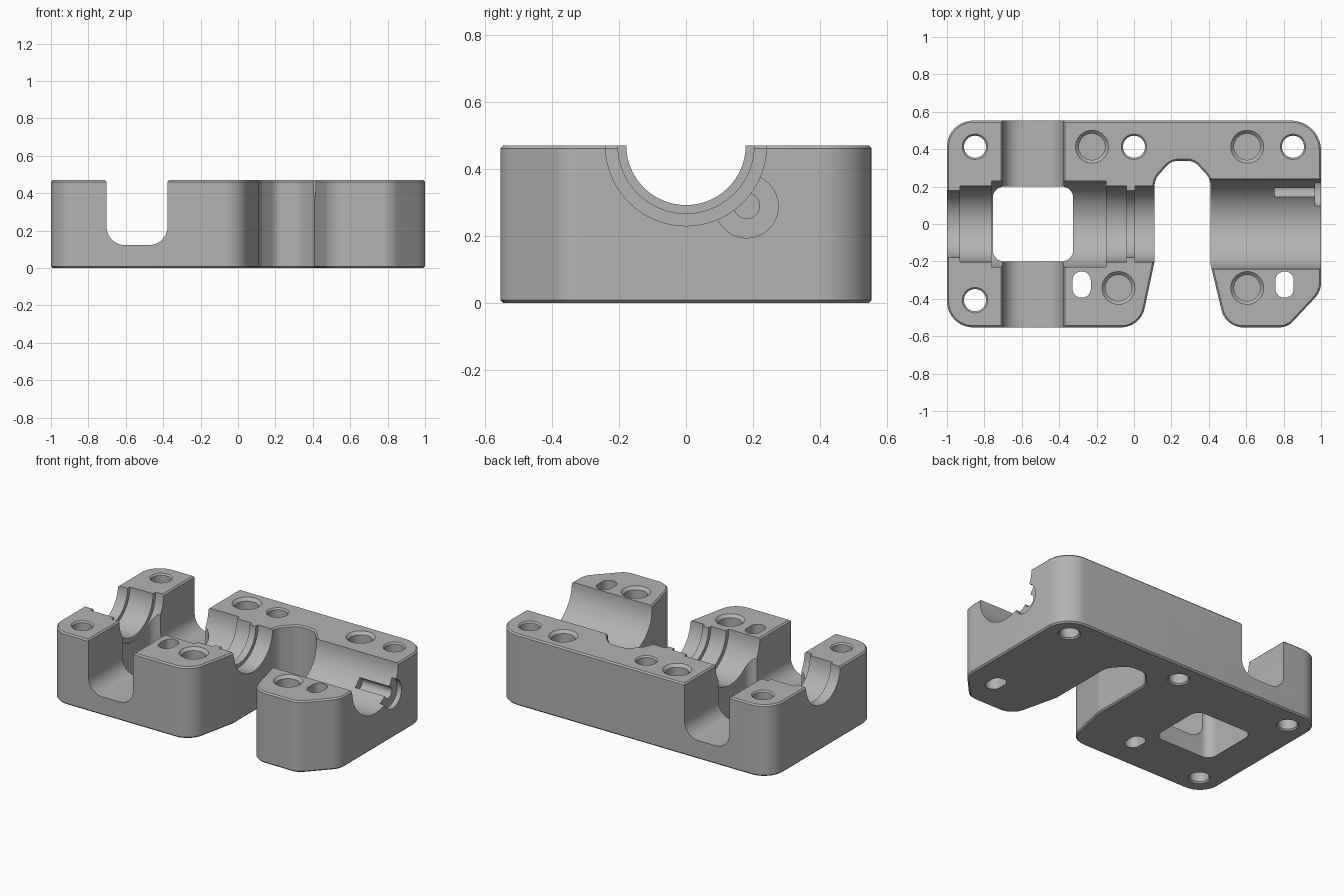
import bpy
import bmesh
from math import pi
from mathutils import Vector, Matrix

if "Cube" in bpy.data.objects:
    bpy.data.objects.remove(bpy.data.objects["Cube"], do_unlink=True)

TOP = 0.47
LIP = 0.009


def fillet(corners, steps=10):
    """Round each (x, y, radius) corner of a closed polygon."""
    out = []
    for i, (x, y, r) in enumerate(corners):
        p = Vector((x, y))
        a = (Vector(corners[i - 1][:2]) - p).normalized()
        b = (Vector(corners[(i + 1) % len(corners)][:2]) - p).normalized()
        if r == 0:
            out.append(p)
            continue
        half = a.angle(b) / 2
        centre = p + (a + b).normalized() * r / Vector((1, 0)).rotate_sin(half) \
            if hasattr(p, "rotate_sin") else p + (a + b).normalized() * (r / abs((a + b).length / 2 and (1 - ((a + b).length / 2) ** 2) ** 0.5))
        reach = ((centre - p).length ** 2 - r * r) ** 0.5
        start, end = p + a * reach - centre, p + b * reach - centre
        turn = start.angle_signed(end)
        for k in range(steps + 1):
            out.append(centre + Matrix.Rotation(-turn * k / steps, 2) @ start)
    return out


def finish(name, bm):
    bmesh.ops.recalc_face_normals(bm, faces=bm.faces)
    mesh = bpy.data.meshes.new(name)
    bm.to_mesh(mesh)
    bm.free()
    obj = bpy.data.objects.new(name, mesh)
    bpy.context.collection.objects.link(obj)
    return obj


def prism(name, points, low, high, axis="z", chamfer=0):
    """Extrude a 2D outline along z, or an x-z outline along y."""
    bm = bmesh.new()
    place = (lambda u, v, d: (u, v, d)) if axis == "z" else (lambda u, v, d: (u, d, v))
    face = bm.faces.new([bm.verts.new(place(p[0], p[1], low)) for p in points])
    shift = Vector(place(0, 0, high - low))
    new = bmesh.ops.extrude_face_region(bm, geom=[face])["geom"]
    bmesh.ops.translate(bm, vec=shift, verts=[g for g in new if isinstance(g, bmesh.types.BMVert)])
    if chamfer:
        rims = [e for e in bm.edges if abs(e.verts[0].co.z - e.verts[1].co.z) < 1e-5]
        bmesh.ops.bevel(bm, geom=rims, offset=chamfer, segments=1, affect='EDGES')
    return finish(name, bm)


def cylinder(name, r1, r2, start, end, sides=48):
    start, end = Vector(start), Vector(end)
    axis = end - start
    bm = bmesh.new()
    turn = Vector((0, 0, 1)).rotation_difference(axis).to_matrix().to_4x4()
    bmesh.ops.create_cone(bm, cap_ends=True, segments=sides, radius1=r1, radius2=r2,
                          depth=axis.length,
                          matrix=Matrix.Translation((start + end) / 2) @ turn)
    return finish(name, bm)


# Main block outline with the arched bay open to the front
body = prism("clamp_block", fillet([
    (-1, -0.553, 0.14), (0.035, -0.553, 0.13), (0.11, -0.2, 0.05),
    (0.11, 0.24, 0.1), (0.2, 0.338, 0.08), (0.32, 0.338, 0.08), (0.41, 0.24, 0.1),
    (0.41, -0.22, 0.05), (0.49, -0.553, 0.12), (0.82, -0.553, 0.1),
    (1, -0.36, 0.12), (1, 0.553, 0.16), (-1, 0.553, 0.14)]), 0, TOP, chamfer=LIP)

cutters = []

# Cross slot running front to back
cutters.append(prism("cross_slot", fillet([
    (-0.703, 0.122, 0.1), (-0.377, 0.122, 0.1), (-0.377, TOP - LIP, 0),
    (-0.377 + 5 * LIP, TOP + 4 * LIP, 0), (-0.703 - 5 * LIP, TOP + 4 * LIP, 0),
    (-0.703, TOP - LIP, 0)]), -0.8, 0.8, axis="y"))

# Window through the floor
cutters.append(prism("floor_window", fillet([
    (-0.755, -0.2, 0.06), (-0.325, -0.2, 0.06), (-0.325, 0.2, 0.06), (-0.755, 0.2, 0.06)]),
    -0.2, 0.8))

# Stepped half-round bore along the length: (radius, from x, to x)
for r, x0, x1 in [(0.178, -1.2, 1.2), (0.203, -0.93, -0.04), (0.203, 0.005, 0.3),
                  (0.231, -0.762, -0.15), (0.24, 0.3, 1.1)]:
    cutters.append(cylinder("bore_step", r, r, (x0, 0, TOP), (x1, 0, TOP), 96))

# Round recess and pin channel at the right-hand end of the bore
cutters.append(cylinder("end_recess", 0.094, 0.094, (0.968, 0.181, 0.288), (1.1, 0.181, 0.288)))
cutters.append(cylinder("pin_channel", 0.038, 0.038, (0.752, 0.181, 0.29), (1.05, 0.181, 0.29)))

# Through holes, slightly countersunk at both ends
for x, y in [(-0.85, 0.413), (0, 0.413), (0.85, 0.413), (-0.85, -0.407)]:
    cutters.append(cylinder("through_hole", 0.059, 0.059, (x, y, -0.1), (x, y, 0.6)))
    cutters.append(cylinder("hole_mouth", 0.059, 0.077, (x, y, TOP - LIP), (x, y, TOP + LIP)))
    cutters.append(cylinder("hole_foot", 0.077, 0.059, (x, y, -LIP), (x, y, LIP)))

# Oblong through holes
for x in (-0.28, 0.805):
    cutters.append(prism("oblong_hole", fillet([
        (x - 0.049, -0.394, 0.048), (x + 0.049, -0.394, 0.048),
        (x + 0.049, -0.254, 0.048), (x - 0.049, -0.254, 0.048)]), -0.1, 0.6))

# Blind screw pockets with a chamfered mouth
for x, y in [(-0.225, 0.413), (0.605, 0.413), (-0.083, -0.342), (0.605, -0.342)]:
    cutters.append(cylinder("screw_pocket", 0.07, 0.07, (x, y, 0.17), (x, y, 0.6)))
    cutters.append(cylinder("pocket_mouth", 0.07, 0.106, (x, y, TOP - 0.018), (x, y, TOP + 0.018)))

# Carve the block, then discard the cutters
for cutter in cutters:
    cutter.hide_render = True
    mod = body.modifiers.new(cutter.name, 'BOOLEAN')
    mod.operation = 'DIFFERENCE'
    mod.solver = 'EXACT'
    mod.object = cutter
bpy.context.view_layer.update()
carved = bpy.data.meshes.new_from_object(body.evaluated_get(bpy.context.evaluated_depsgraph_get()))
body.modifiers.clear()
body.data = carved
for cutter in cutters:
    bpy.data.objects.remove(cutter, do_unlink=True)

# Single grey finish
grey = bpy.data.materials.new("plain_grey")
grey.use_nodes = True
grey.diffuse_color = (0.45, 0.45, 0.45, 1)
grey.node_tree.nodes["Principled BSDF"].inputs["Base Color"].default_value = (0.45, 0.45, 0.45, 1)
body.data.materials.clear()
body.data.materials.append(grey)

bpy.ops.object.select_all(action='DESELECT')
body.select_set(True)
bpy.context.view_layer.objects.active = body
bpy.ops.object.shade_smooth_by_angle(angle=pi / 6)
